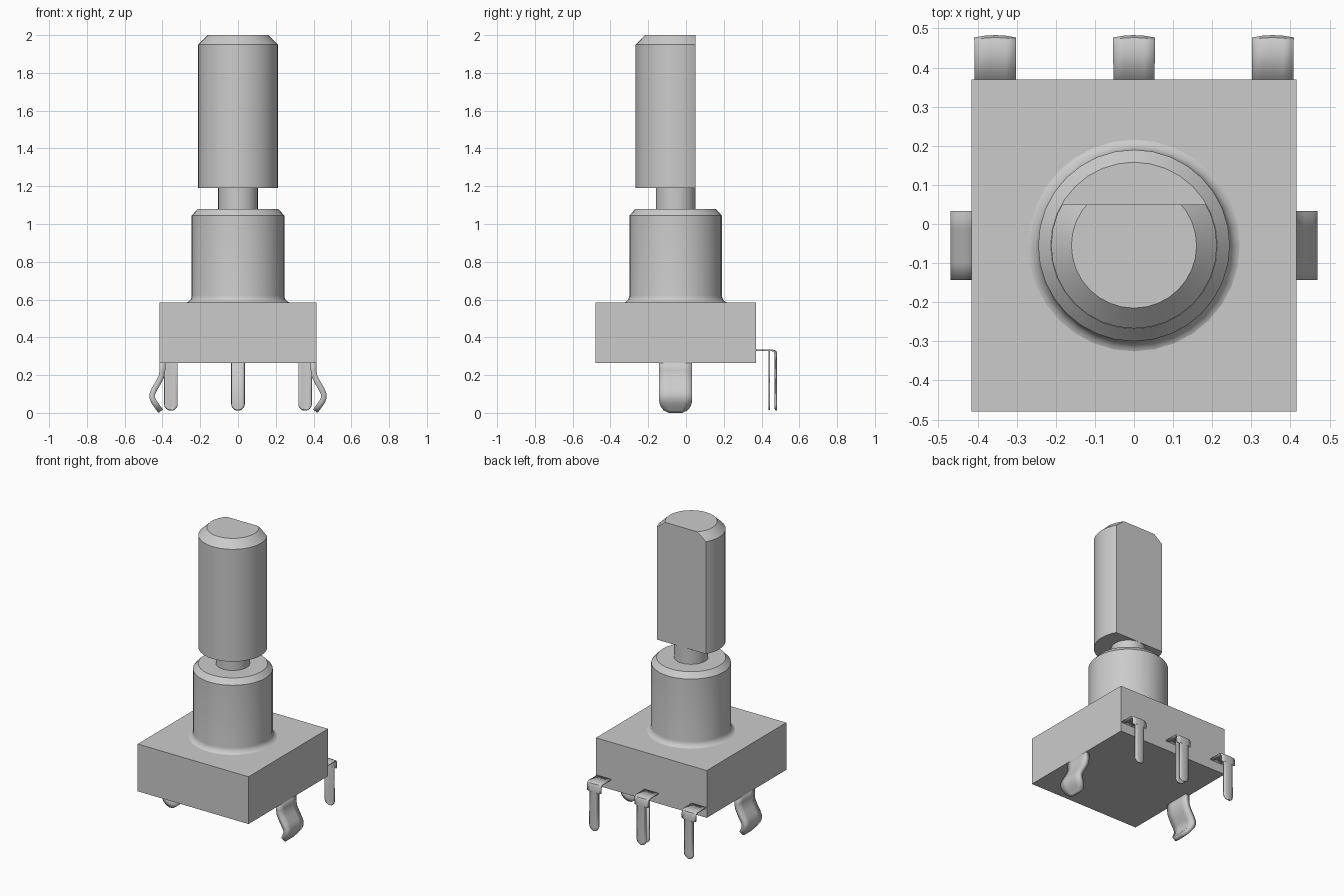
import bpy, bmesh, math

cube = bpy.data.objects.get("Cube")
if cube:
    bpy.data.objects.remove(cube, do_unlink=True)

gray = bpy.data.materials.new("plain_gray")
gray.use_nodes = True
color = (0.6, 0.6, 0.6, 1)
gray.diffuse_color = color
gray.node_tree.nodes["Principled BSDF"].inputs["Base Color"].default_value = color

AXIS_Y = -0.055


def finish(name, bm, smooth=True):
    bmesh.ops.recalc_face_normals(bm, faces=bm.faces)
    mesh = bpy.data.meshes.new(name)
    bm.to_mesh(mesh)
    bm.free()
    mesh.materials.append(gray)
    ob = bpy.data.objects.new(name, mesh)
    bpy.context.collection.objects.link(ob)
    if smooth:
        bpy.ops.object.select_all(action='DESELECT')
        ob.select_set(True)
        bpy.context.view_layer.objects.active = ob
        bpy.ops.object.shade_smooth_by_angle(angle=math.radians(30))
    return ob


def lathe(profile, sides=32):
    """Stack rings of (radius, z) around the shaft axis and cap both ends."""
    bm = bmesh.new()
    rings = []
    for r, z in profile:
        angles = [math.tau * i / sides for i in range(sides)]
        rings.append([bm.verts.new((r * math.cos(a), AXIS_Y + r * math.sin(a), z))
                      for a in angles])
    for a, b in zip(rings, rings[1:]):
        for i in range(sides):
            j = (i + 1) % sides
            bm.faces.new((a[i], a[j], b[j], b[i]))
    bm.faces.new(rings[0])
    bm.faces.new(rings[-1])
    return bm


def strip(name, path, thickness, place, bulge=0.0):
    """Bent sheet along (out, z, half_width) points; place maps to x, y, z."""
    bm = bmesh.new()
    rows = []
    for out, z, half in path:
        rows.append([bm.verts.new(place(out + bulge * (1 - t * t), half * t, z))
                     for t in (-1, -0.5, 0, 0.5, 1)])
    for a, b in zip(rows, rows[1:]):
        for i in range(len(a) - 1):
            bm.faces.new((a[i], a[i + 1], b[i + 1], b[i]))
    ob = finish(name, bm)
    mod = ob.modifiers.new("thickness", 'SOLIDIFY')
    mod.thickness = thickness
    mod.offset = 0
    return ob


def round_tip(out, z_end, half, height):
    """Rounded end of a strip hanging down to z_end."""
    return [(out, z_end + height * (1 - math.sin(a)), half * max(math.cos(a), 0.15))
            for a in (math.radians(d) for d in range(0, 91, 15))]


# Housing block
bm = bmesh.new()
bmesh.ops.create_cube(bm, size=1)
bmesh.ops.scale(bm, vec=(0.83, 0.85, 0.32), verts=bm.verts)
bmesh.ops.translate(bm, vec=(0, AXIS_Y, 0.425), verts=bm.verts)
finish("housing", bm, smooth=False)

# Bushing with a fillet at its foot and a chamfered rim
fillet = [(0.285 - 0.04 * math.sin(a), 0.622 - 0.04 * math.cos(a))
          for a in (math.radians(d) for d in range(0, 91, 18))]
finish("bushing", lathe(fillet + [(0.245, 1.045), (0.213, 1.08)]))

# Narrow neck
finish("shaft_neck", lathe([(0.105, 1.07), (0.105, 1.2)]))

# Shaft with one flat side
bm = lathe([(0.212, 1.19), (0.212, 1.95), (0.16, 2.0)])
cut = bmesh.ops.bisect_plane(bm, geom=bm.verts[:] + bm.edges[:] + bm.faces[:],
                             plane_co=(0, 0.05, 0), plane_no=(0, 1, 0),
                             clear_outer=True)
rim = [e for e in cut["geom_cut"] if isinstance(e, bmesh.types.BMEdge)]
bmesh.ops.holes_fill(bm, edges=rim, sides=0)
finish("shaft", bm)

# Terminal pins at the back: wide bent tab, narrow leg
tab, leg = 0.053, 0.035
tip = round_tip(0.473, 0.015, leg, 0.03)
pin_path = [(0.36, 0.331, tab), (0.455, 0.331, tab), (0.468, 0.326, tab),
            (0.473, 0.313, tab), (0.473, 0.277, tab), (0.473, 0.274, leg)] + tip
for name, x in (("right_pin", -0.355), ("middle_pin", 0), ("left_pin", 0.355)):
    strip(name, pin_path, 0.008,
          lambda out, side, z, x=x: (x + side, out, z), bulge=0.006)

# Second leg behind the middle pin
strip("middle_pin_inner_leg",
      [(0.44, 0.33, leg)] + round_tip(0.44, 0.015, leg, 0.03), 0.008,
      lambda out, side, z: (side, out, z))

# Spring clips on both sides, bowed outward with a rounded foot
clip_path = [(0.4, 0.28, 0.088), (0.4, 0.225, 0.088), (0.405, 0.195, 0.088),
             (0.422, 0.16, 0.088), (0.443, 0.125, 0.088), (0.454, 0.1, 0.088),
             (0.454, 0.08, 0.088), (0.446, 0.06, 0.086), (0.432, 0.04, 0.078),
             (0.419, 0.022, 0.063), (0.409, 0.009, 0.035)]
for name, s in (("left_clip", 1), ("right_clip", -1)):
    strip(name, clip_path, 0.03,
          lambda out, side, z, s=s: (s * out, AXIS_Y + side, z))
